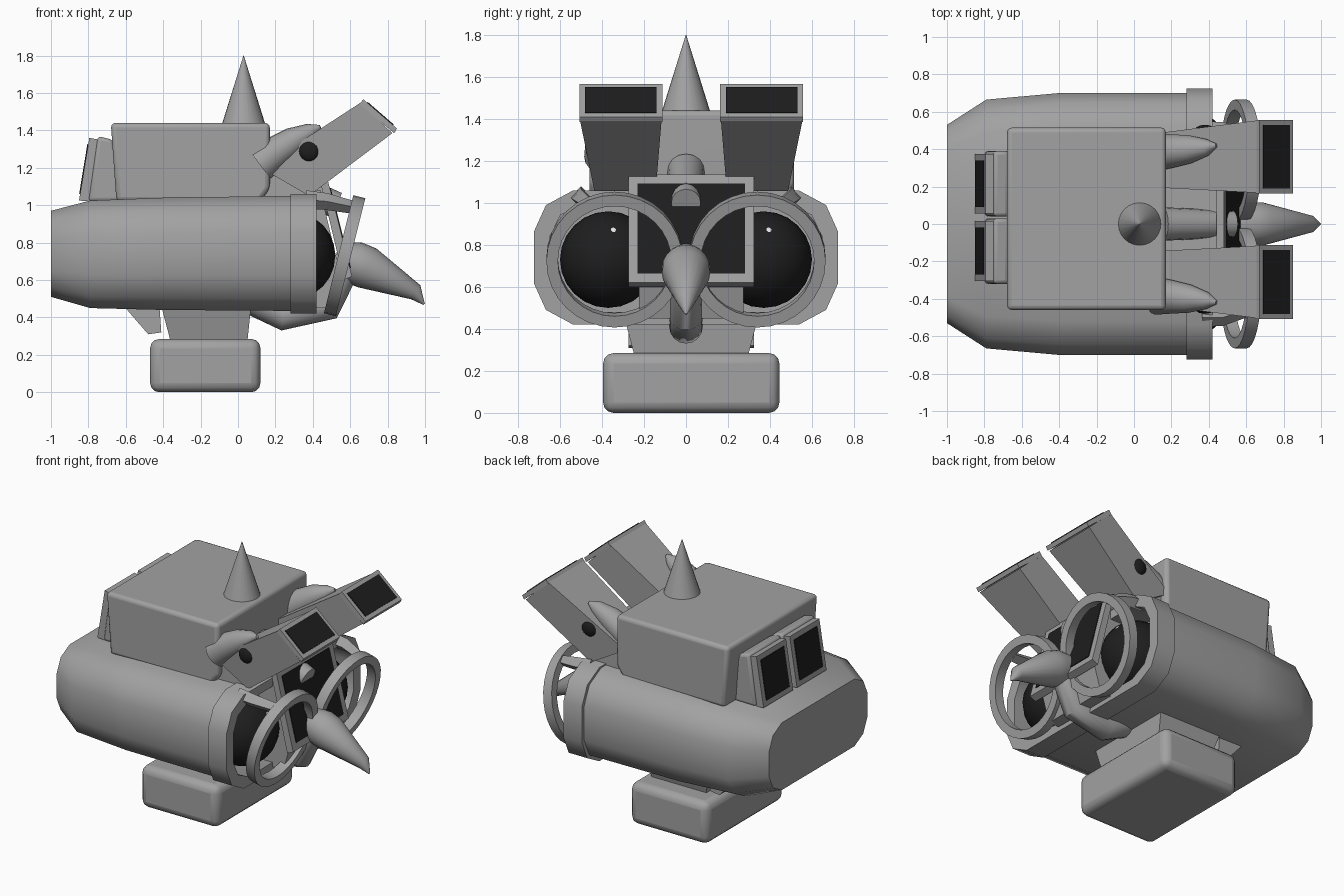
import bpy, bmesh, math
from mathutils import Vector, Matrix

if "Cube" in bpy.data.objects:
    bpy.data.objects.remove(bpy.data.objects["Cube"])


def material(name, c):
    m = bpy.data.materials.new(name)
    m.diffuse_color = (c, c, c, 1)
    m.use_nodes = True
    m.node_tree.nodes["Principled BSDF"].inputs["Base Color"].default_value = m.diffuse_color
    return m


GREY = material("mid grey", 0.36)
BLACK = material("black", 0.013)
WHITE = material("white", 0.85)
MID = 0.025  # the boxy parts are centred slightly off y = 0


def loft(name, rings, mat=GREY, closed=False, smooth=None, bevel=0):
    """Skin a list of equal-length point rings; cap the ends unless closed."""
    bm = bmesh.new()
    vs = [[bm.verts.new(p) for p in r] for r in rings]
    n = len(vs[0])
    pairs = list(zip(vs, vs[1:])) + ([(vs[-1], vs[0])] if closed else [])
    for a, b in pairs:
        for i in range(n):
            j = (i + 1) % n
            bm.faces.new((a[i], a[j], b[j], b[i]))
    if not closed:
        bm.faces.new(vs[0])
        bm.faces.new(vs[-1])
    bmesh.ops.recalc_face_normals(bm, faces=bm.faces)
    me = bpy.data.meshes.new(name)
    bm.to_mesh(me)
    bm.free()
    ob = bpy.data.objects.new(name, me)
    bpy.context.collection.objects.link(ob)
    me.materials.append(mat)
    if bevel:
        b = ob.modifiers.new("bevel", 'BEVEL')
        b.width = bevel
        b.segments = 3
    if smooth:
        bpy.ops.object.select_all(action='DESELECT')
        ob.select_set(True)
        bpy.context.view_layer.objects.active = ob
        bpy.ops.object.shade_smooth_by_angle(angle=math.radians(smooth))
    return ob


def prism(name, profile, y0, y1, mat=GREY, bevel=0):
    """Extrude an xz profile across y."""
    return loft(name, [[(x, y, z) for x, z in profile] for y in (y0, y1)],
                mat, bevel=bevel, smooth=40 if bevel else None)


def tube(name, pts, radii, n=16, mat=GREY):
    pts = [Vector(p) for p in pts]
    rings = []
    for i, (p, r) in enumerate(zip(pts, radii)):
        d = pts[min(i + 1, len(pts) - 1)] - pts[max(i - 1, 0)]
        rot = d.to_track_quat('Z', 'Y')
        rings.append([p + rot @ Vector((r * math.cos(t * math.tau / n), r * math.sin(t * math.tau / n), 0))
                      for t in range(n)])
    return loft(name, rings, mat, smooth=50)


def plate(name, quad, inset, mat=BLACK):
    """Thin panel lying on a quad that faces away along its normal (+x or -x side)."""
    q = [Vector(p) for p in quad]
    c = sum(q, Vector()) / 4
    nrm = (q[1] - q[0]).cross(q[3] - q[0]).normalized()
    if nrm.x * (1 if c.x > 0 else -1) < 0:
        nrm = -nrm
    q = [p - inset * ((q[i - 1] - p).normalized() * -1 + (q[(i + 1) % 4] - p).normalized() * -1)
         for i, p in enumerate(q)]
    return loft(name, [[p - nrm * 0.003 for p in q], [p + nrm * 0.005 for p in q]], mat)


def quad_from(edge, y0, y1):
    (xa, za), (xb, zb) = edge
    return [(xa, y0, za), (xa, y1, za), (xb, y1, zb), (xb, y0, zb)]


def ball(name, loc, scale, mat):
    bpy.ops.mesh.primitive_uv_sphere_add(segments=20, ring_count=12, radius=1, location=loc)
    ob = bpy.context.object
    ob.name = name
    ob.scale = scale
    ob.data.materials.append(mat)
    bpy.ops.object.shade_smooth_by_angle(angle=math.radians(40))
    return ob


# Wide rounded body with a front collar and a hollow mouth
quarter = [(1, .38), (.92, .78), (.74, 1)]
outline = (quarter + [(-u, v) for u, v in reversed(quarter)]
           + [(-u, -v) for u, v in quarter] + [(u, -v) for u, v in reversed(quarter)])
stations = [(-1, .53, .51, .97), (-.79, .665, .45, 1.025), (-.4, .70, .44, 1.04), (.28, .70, .435, 1.05),
            (.28, .725, .42, 1.06), (.42, .725, .42, 1.06), (.42, .65, .48, 1.0), (.22, .65, .48, 1.0)]
loft("body", [[(x, hy * u, (z0 + z1) / 2 + v * (z1 - z0) / 2) for u, v in outline]
              for x, hy, z0, z1 in stations], smooth=40)

# Base and neck
prism("base", [(-.47, 0), (.12, 0), (.12, .285), (-.47, .285)], MID - .42, MID + .42, bevel=.05)
neck = [(.05, -.36, .27, .27), (.07, -.41, .32, .46)]
loft("neck", [[(x1, MID - h, z), (x1, MID + h, z), (x0, MID + h, z), (x0, MID - h, z)]
              for x1, x0, h, z in neck])
prism("rear_neck_slab", [(-.61, .46), (-.48, .31), (-.41, .32), (-.42, .46)], MID - .3, MID + .3)

# Upper housing and top spike
prism("housing", [(-.65, 1.02), (.12, 1.02), (.17, 1.09), (.17, 1.44), (-.68, 1.44)],
      MID - .485, MID + .49, bevel=.025)
tube("top_spike", [(.03, 0, 1.42), (.03, 0, 1.8)], [.12, .001], 24)

# Central face panel with dark screen, and the block behind it
prism("face_block", [(.15, .45), (.5, .45), (.55, .62), (.44, 1.08), (.15, 1.08)], MID - .25, MID + .25)
prism("face_frame", [(.44, 1.125), (.48, 1.135), (.61, .62), (.565, .6)], MID - .3, MID + .3)
plate("face_screen", quad_from([(.48, 1.135), (.61, .62)], MID - .3, MID + .3), .045)
tube("upper_nose_pipe", [(.15, 0, 1.15), (.35, 0, 1.07), (.53, 0, 1.0)], [.09, .08, .07])

# Beak and chin pipe
tube("beak", [(.52, 0, .72), (.63, 0, .69), (.69, 0, .665), (.95, 0, .535), (.995, 0, .47)],
     [.09, .115, .115, .045, .005], 20)
tube("chin_pipe", [(.06, 0, .5), (.24, 0, .41), (.48, 0, .46), (.58, 0, .66)], [.08, .08, .08, .07])

for side in (-1, 1):
    tag = "left" if side > 0 else "right"

    # Eyeball with a small white glint
    ball(tag + "_eye", (.30, side * .37, .73), (.22, .23, .23), BLACK)
    ball(tag + "_eye_glint", (.437, side * .37 + .02, .85), (.04, .04, .04), WHITE)

    # Goggle ring, leaning forward, and its bracket
    tilt = Matrix.Translation((.57, side * .34, .73)) @ Matrix.Rotation(math.radians(14), 4, 'Y')
    ring = []
    for i in range(32):
        a = i * math.tau / 32
        ring.append([tilt @ Vector((x, r * math.cos(a), r * math.sin(a)))
                     for x, r in ((-.033, .27), (.033, .27), (.033, .325), (-.033, .325))])
    loft(tag + "_goggle_ring", ring, closed=True, smooth=40)
    tube(tag + "_goggle_bracket", [(.36, side * .5, 1.03), (.47, side * .5, 1.02), (.61, side * .46, .99)],
         [.05, .045, .035], 4)

    # Angled launcher box with a rim and dark mouth
    def section(top, bottom, half, c):
        yc = MID + side * c
        return [(top[0], yc - half, top[1]), (top[0], yc + half, top[1]),
                (bottom[0], yc + half, bottom[1]), (bottom[0], yc - half, bottom[1])]
    loft(tag + "_launcher", [section((.12, 1.2), (.38, 1.05), .145, .315),
                             section((.655, 1.548), (.825, 1.385), .193, .335)])
    loft(tag + "_launcher_rim", [section((.65, 1.54), (.835, 1.385), .197, .335),
                                 section((.67, 1.566), (.85, 1.41), .197, .335)])
    plate(tag + "_launcher_mouth", section((.67, 1.566), (.85, 1.41), .197, .335), .027)
    y0, y1 = sorted((MID + side * .17, MID + side * .44))
    prism(tag + "_launcher_foot", [(.1, 1.03), (.1, 1.2), (.22, 1.26), (.41, 1.09), (.38, 1.04)], y0, y1)
    ball(tag + "_launcher_stud", (.38, MID + side * .475, 1.29), (.055, .03, .055), BLACK)

    # Horn in front of the housing
    tube(tag + "_horn", [(.12, side * .385, 1.22), (.2, side * .39, 1.28), (.3, side * .4, 1.345),
                         (.39, side * .41, 1.395), (.44, side * .42, 1.42)], [.1, .09, .075, .045, .01])

    # Rear window: leaning box, raised frame and dark glass
    yc = MID + side * .18 + .01
    prism(tag + "_rear_window_box", [(-.8, 1.02), (-.75, 1.37), (-.67, 1.35), (-.6, 1.02)],
          yc - .175, yc + .175, bevel=.02)
    prism(tag + "_rear_window_frame", [(-.85, 1.025), (-.795, 1.36), (-.74, 1.35), (-.79, 1.02)],
          yc - .16, yc + .16)
    plate(tag + "_rear_window_glass", quad_from([(-.85, 1.025), (-.795, 1.36)], yc - .16, yc + .16), .035)
